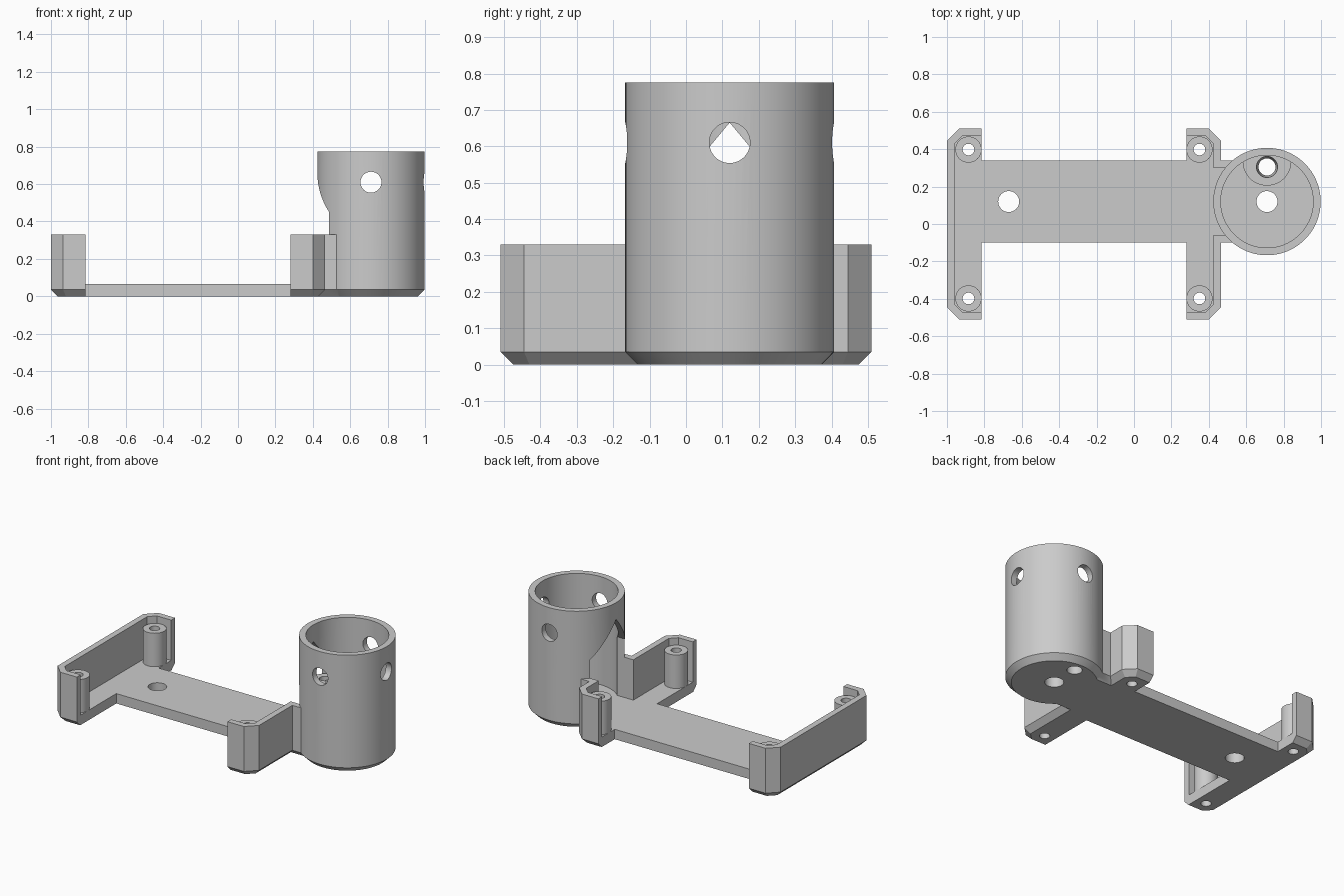
import bpy
import math

cube = bpy.data.objects.get("Cube")
if cube:
    bpy.data.objects.remove(cube, do_unlink=True)

WALL, FLOOR, SIDE_H, BEVEL = 0.04, 0.065, 0.33, 0.035
HALF_LEN, ARM_W, CORNER = 0.51, 0.185, 0.065
TUBE_X, TUBE_Y, TUBE_R, TUBE_H = 0.711, 0.12, 0.287, 0.775
HOLE_R, HOLE_Z = 0.056, 0.61
FRONT, BACK = -0.1, 0.34          # deck edges in y
IN_FRONT, IN_BACK = FRONT + WALL, BACK - WALL

grey = bpy.data.materials.new("light grey plastic")
grey.use_nodes = True
tone = (0.6, 0.6, 0.6, 1)
grey.diffuse_color = tone
grey.node_tree.nodes["Principled BSDF"].inputs["Base Color"].default_value = tone


def loft(name, layers):
    """Solid through rings of equal length, capped at both ends."""
    n = len(layers[0])
    verts = [p for ring in layers for p in ring]
    faces = [list(range(n))[::-1], list(range(len(verts) - n, len(verts)))]
    for k in range(len(layers) - 1):
        for i in range(n):
            j = (i + 1) % n
            faces.append([k * n + i, k * n + j, (k + 1) * n + j, (k + 1) * n + i])
    mesh = bpy.data.meshes.new(name)
    mesh.from_pydata(verts, [], faces)
    mesh.materials.append(grey)
    obj = bpy.data.objects.new(name, mesh)
    bpy.context.collection.objects.link(obj)
    return obj


def prism(name, rings):
    """Solid from (outline, z) pairs."""
    return loft(name, [[(x, y, z) for x, y in pts] for pts, z in rings])


def circle(x, y, r, n=48):
    return [(x + r * math.cos(2 * math.pi * i / n), y + r * math.sin(2 * math.pi * i / n))
            for i in range(n)]


def rect(x0, x1, y0, y1):
    return [(x0, y0), (x1, y0), (x1, y1), (x0, y1)]


def arm_outline(side, inset=0.0, overshoot=0.0):
    """Arm plan with clipped outer corners; side -1 is the far end, 1 the tube end."""
    c = CORNER - inset * (2 - math.sqrt(2))
    w, h = ARM_W - inset, HALF_LEN - inset
    pts = [(-overshoot, -h), (w - c, -h), (w, c - h), (w, h - c), (w - c, h), (-overshoot, h)]
    if side < 0:
        return [(-0.815 - x, y) for x, y in reversed(pts)]
    return [(0.28 + x, y) for x, y in pts]


def boolean(target, tool, operation):
    mod = target.modifiers.new(tool.name, "BOOLEAN")
    mod.operation, mod.object, mod.solver = operation, tool, "EXACT"
    bpy.context.view_layer.update()
    result = bpy.data.meshes.new_from_object(
        target.evaluated_get(bpy.context.evaluated_depsgraph_get()))
    target.modifiers.clear()
    target.data = result
    bpy.data.objects.remove(tool, do_unlink=True)


def add(tool):
    boolean(body, tool, "UNION")


def cut(tool):
    boolean(body, tool, "DIFFERENCE")


# Deck
body = prism("mounting_bracket", [(rect(-0.85, 0.3, FRONT, BACK), 0),
                                  (rect(-0.85, 0.3, FRONT, BACK), FLOOR)])

# Two trays with upright outer walls
for side in (-1, 1):
    arm = prism("arm", [(arm_outline(side, BEVEL), 0), (arm_outline(side), BEVEL),
                        (arm_outline(side), SIDE_H)])
    pocket = prism("pocket", [(arm_outline(side, WALL, 0.05), FLOOR),
                              (arm_outline(side, WALL, 0.05), 0.5)])
    boolean(arm, pocket, "DIFFERENCE")
    add(arm)

# Neck joining the tray to the tube
neck = rect(0.43, 0.6, FRONT, BACK)
neck_foot = rect(0.43, 0.6, FRONT + BEVEL, BACK - BEVEL)
add(prism("neck", [(neck_foot, 0), (neck, BEVEL), (neck, SIDE_H)]))

# Tube with bevelled foot, then its bore
SEG = 96
outer = circle(TUBE_X, TUBE_Y, TUBE_R, SEG)
add(prism("tube", [(circle(TUBE_X, TUBE_Y, TUBE_R - BEVEL, SEG), 0), (outer, BEVEL),
                   (outer, TUBE_H)]))
bore = circle(TUBE_X, TUBE_Y, TUBE_R - WALL, SEG)
cut(prism("bore", [(bore, FLOOR), (bore, 1)]))

# Gabled passage through tray wall, neck and tube side
gable = [(IN_FRONT, FLOOR), (IN_BACK, FLOOR), (IN_BACK, 0.45), (TUBE_Y, 0.665), (IN_FRONT, 0.45)]
cut(loft("passage", [[(x, y, z) for y, z in gable] for x in (0.4, TUBE_X)]))

# Boss against the inside back of the tube, clipped to the tube
boss = prism("boss", [(circle(TUBE_X, 0.335, 0.13), 0.03), (circle(TUBE_X, 0.335, 0.13), 0.2)])
inner = circle(TUBE_X, TUBE_Y, TUBE_R - WALL / 2, SEG)
boolean(boss, prism("clip", [(inner, 0), (inner, 1)]), "INTERSECT")
add(boss)

# Screw posts with through holes
for x in (-0.885, 0.35):
    for y in (-0.398, 0.398):
        add(prism("post", [(circle(x, y, 0.07), 0.03), (circle(x, y, 0.07), 0.285)]))
        cut(prism("screw_hole", [(circle(x, y, 0.031), -0.1), (circle(x, y, 0.031), 0.5)]))

# Holes in the deck, tube floor and boss
for x in (-0.67, TUBE_X):
    cut(prism("floor_hole", [(circle(x, TUBE_Y, HOLE_R), -0.1), (circle(x, TUBE_Y, HOLE_R), 0.3)]))
cut(prism("boss_hole", [(circle(TUBE_X, 0.305, 0.045), -0.01),
                        (circle(TUBE_X, 0.305, 0.057), 0.21)]))

# Cross holes near the tube rim: front to back, and outer side
ring = circle(TUBE_X, HOLE_Z, HOLE_R)
cut(loft("cross_hole", [[(x, y, z) for x, z in ring] for y in (0.6, -0.4)]))
ring = circle(TUBE_Y, HOLE_Z, HOLE_R)
cut(loft("side_hole", [[(x, y, z) for y, z in ring] for x in (TUBE_X, 1.2)]))

# Shading
bpy.ops.object.select_all(action="DESELECT")
body.select_set(True)
bpy.context.view_layer.objects.active = body
bpy.ops.object.shade_smooth_by_angle(angle=math.radians(30))
